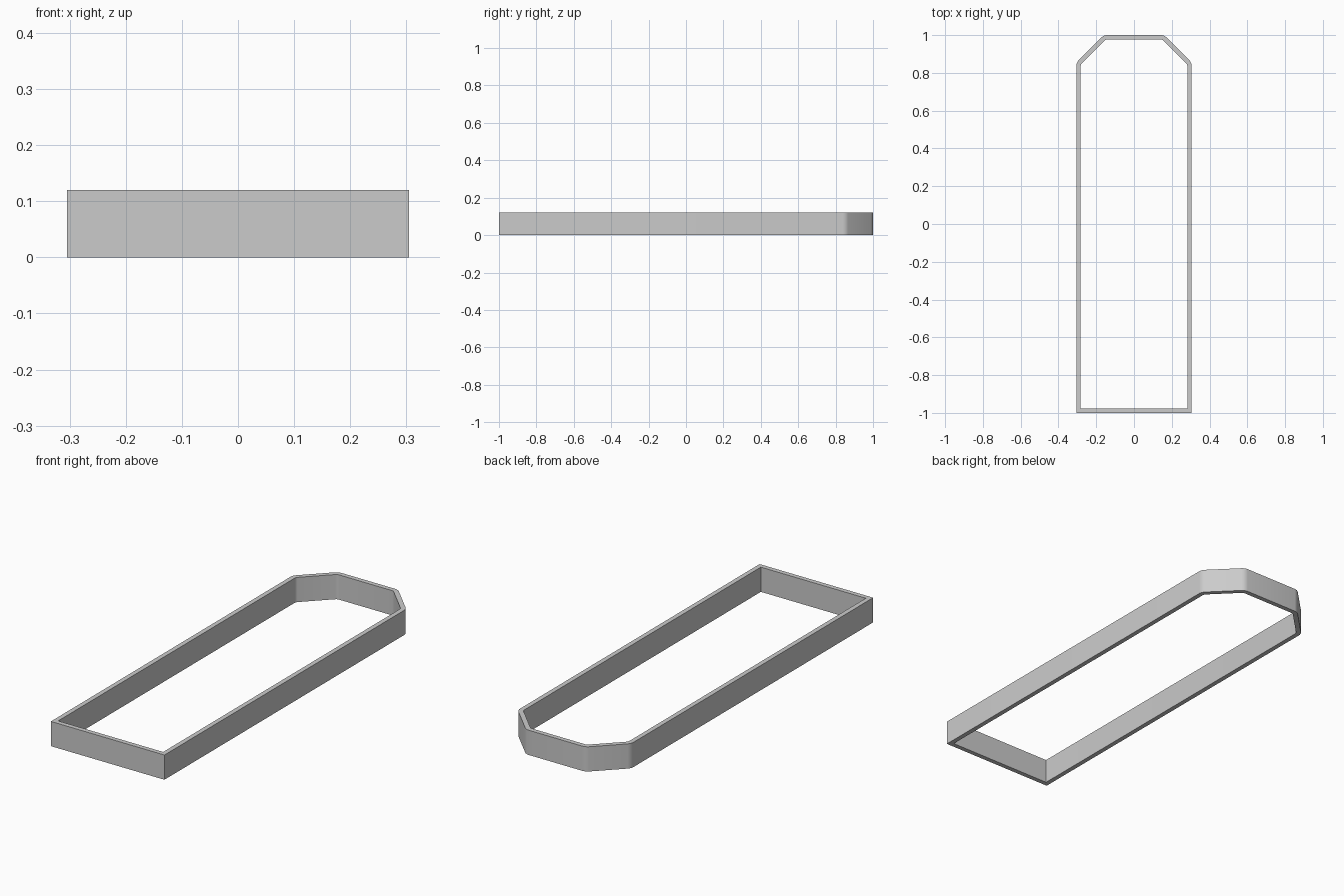
import bpy
import bmesh
import math

cube = bpy.data.objects.get("Cube")
if cube:
    bpy.data.objects.remove(cube)

HEIGHT = 0.12
WALL = 0.023


def outline(inset):
    """Rectangle with two chamfered back corners, inset evenly."""
    w, back = 0.305 - inset, 1 - inset
    cut = 0.145 - inset * (2 - math.sqrt(2))
    half = [(w, -back), (w, back - cut), (w - cut, back)]
    return half + [(-x, y) for x, y in reversed(half)]


# Plain grey finish
grey = bpy.data.materials.new("light grey")
grey.use_nodes = True
colour = (0.6, 0.6, 0.6, 1)
grey.diffuse_color = colour
grey.node_tree.nodes["Principled BSDF"].inputs["Base Color"].default_value = colour

# Wall ring: bottom strip between two outlines, then extruded upward
bm = bmesh.new()
outer, inner = [[bm.verts.new((x, y, 0)) for x, y in outline(i)] for i in (0, WALL)]
count = len(outer)
for i in range(count):
    j = (i + 1) % count
    bm.faces.new((outer[i], outer[j], inner[j], inner[i]))
ring = bmesh.ops.extrude_face_region(bm, geom=bm.faces[:], use_keep_orig=True)
top = [v for v in ring["geom"] if isinstance(v, bmesh.types.BMVert)]
bmesh.ops.translate(bm, verts=top, vec=(0, 0, HEIGHT))
bmesh.ops.recalc_face_normals(bm, faces=bm.faces)

# Slightly rounded chamfer corners, tighter on the inside
for inset, width in ((0, 0.016), (WALL, 0.008)):
    corners = outline(inset)[1:5]
    edges = [e for e in bm.edges
             if abs(e.verts[0].co.z - e.verts[1].co.z) > HEIGHT / 2
             and any(math.dist(e.verts[0].co[:2], c) < 0.001 for c in corners)]
    bmesh.ops.bevel(bm, geom=edges, offset=width, segments=4,
                    profile=0.5, affect='EDGES')

mesh = bpy.data.meshes.new("frame_wall")
bm.to_mesh(mesh)
bm.free()
mesh.materials.append(grey)
frame = bpy.data.objects.new("frame_wall", mesh)
bpy.context.collection.objects.link(frame)

bpy.ops.object.select_all(action='DESELECT')
frame.select_set(True)
bpy.context.view_layer.objects.active = frame
bpy.ops.object.shade_smooth_by_angle(angle=math.radians(30))
